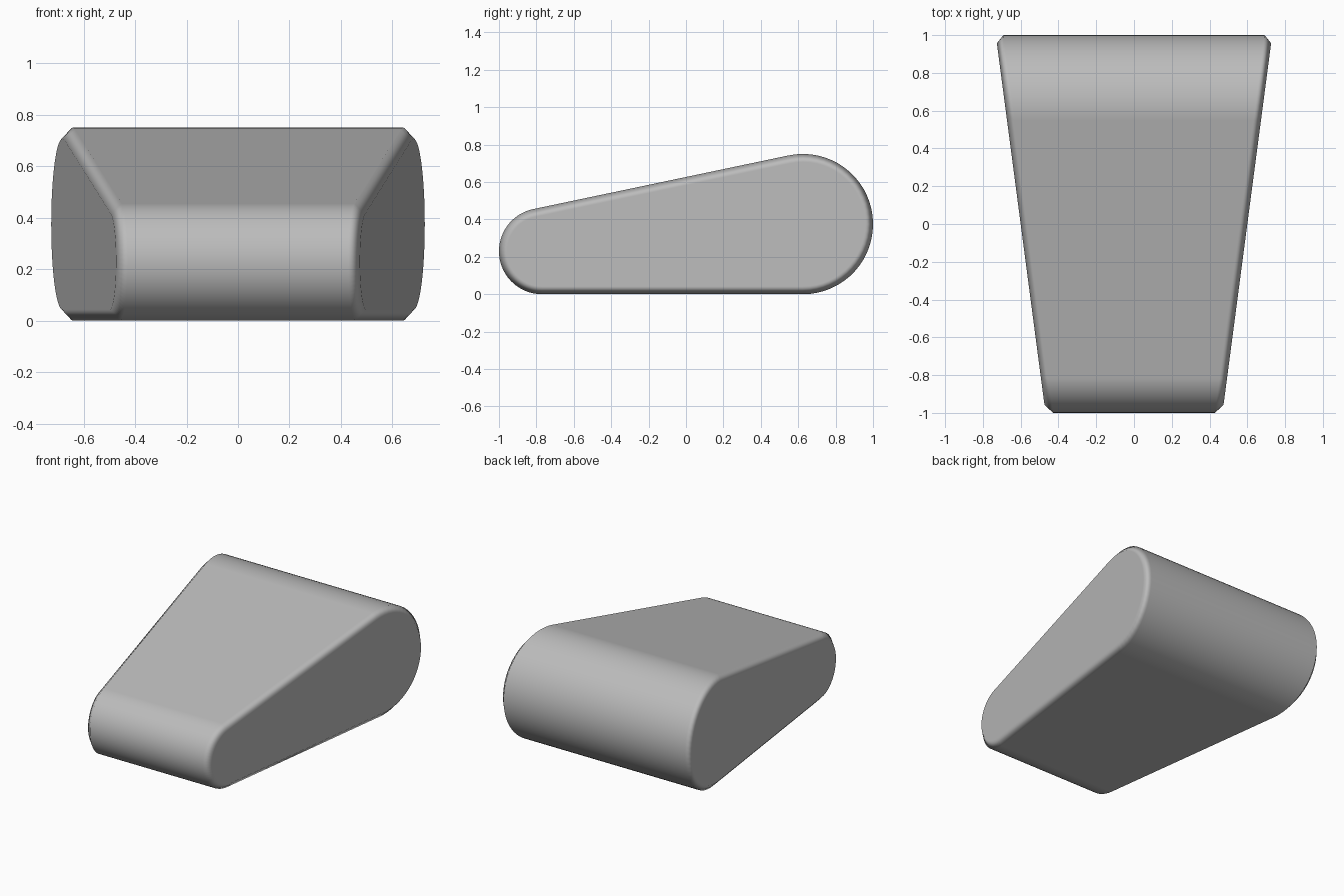
import bpy, bmesh
from math import sin, cos, pi, atan2

cube = bpy.data.objects.get("Cube")
if cube:
    bpy.data.objects.remove(cube, do_unlink=True)

# Rounded wedge side profile: two circles resting on the ground, joined by tangents
FRONT_Y, FRONT_R = -0.77, 0.23
BACK_Y, BACK_R = 0.625, 0.375
CHAMFER = 0.043
STEPS = 32
TILT = 2 * atan2(BACK_R - FRONT_R, BACK_Y - FRONT_Y)


def arc(y, r, start, end, inset):
    angles = [start + (end - start) * i / STEPS for i in range(STEPS + 1)]
    return [(y + (r - inset) * cos(a), r + (r - inset) * sin(a)) for a in angles]


def outline(inset):
    top = pi / 2 + TILT
    return (arc(BACK_Y, BACK_R, -pi / 2, top, inset)
            + arc(FRONT_Y, FRONT_R, top, 3 * pi / 2, inset))


def half_width(y):
    return 0.6 + 0.1316 * y


# Rings across the body: chamfered cap, full section, full section, chamfered cap
bm = bmesh.new()
rings = []
for side, inset, trim in ((-1, CHAMFER, 0), (-1, 0, 0.04), (1, 0, 0.04), (1, CHAMFER, 0)):
    rings.append([bm.verts.new((side * (half_width(y) - trim), y, z))
                  for y, z in outline(inset)])
for a, b in zip(rings, rings[1:]):
    for i in range(len(a)):
        j = (i + 1) % len(a)
        bm.faces.new((a[i], a[j], b[j], b[i]))
bm.faces.new(rings[0])
bm.faces.new(rings[-1])
bmesh.ops.recalc_face_normals(bm, faces=bm.faces[:])
for f in bm.faces:
    f.smooth = True

mesh = bpy.data.meshes.new("wedge_body")
bm.to_mesh(mesh)
bm.free()
body = bpy.data.objects.new("wedge_body", mesh)
bpy.context.collection.objects.link(body)

# Keep the broad faces flat while the chamfers blend smoothly
normals = body.modifiers.new("flat_broad_faces", 'WEIGHTED_NORMAL')
normals.weight = 100

# Plain grey finish
grey = bpy.data.materials.new("plain_grey")
grey.use_nodes = True
colour = (0.5, 0.5, 0.5, 1)
grey.diffuse_color = colour
grey.node_tree.nodes["Principled BSDF"].inputs["Base Color"].default_value = colour
mesh.materials.append(grey)
